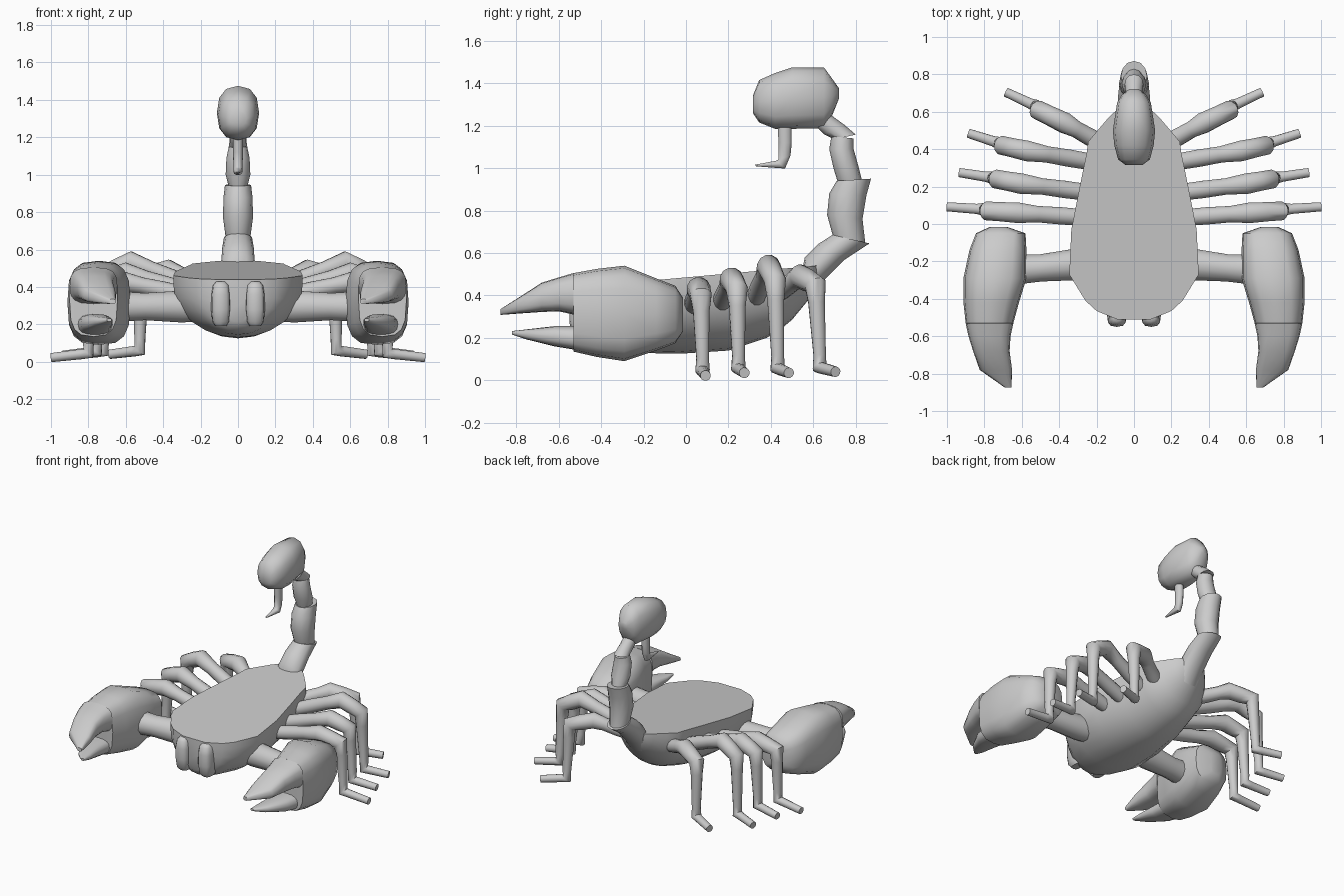
import bpy, bmesh, math
from mathutils import Vector

def spow(v, n):
    return math.copysign(abs(v) ** (2 / n), v)

def ring(a, b, x0, x1, n=2.0, sides=12):
    """Superellipse across x0..x1 and between the (y, z) points a and b."""
    out = []
    for i in range(sides):
        t = 2 * math.pi * i / sides
        u, v = spow(math.cos(t), n), spow(math.sin(t), n)
        w = (v + 1) / 2
        out.append(Vector(((x0 + x1) / 2 + u * (x1 - x0) / 2,
                           a[0] + (b[0] - a[0]) * w, a[1] + (b[1] - a[1]) * w)))
    return out

def loft(name, rings, mirror=False, angle=45):
    bm = bmesh.new()
    loops = [[bm.verts.new(p) for p in r] for r in rings]
    k = len(loops[0])
    for r, s in zip(loops, loops[1:]):
        for i in range(k):
            bm.faces.new((r[i], r[(i + 1) % k], s[(i + 1) % k], s[i]))
    bm.faces.new(loops[0])
    bm.faces.new(loops[-1])
    bmesh.ops.recalc_face_normals(bm, faces=bm.faces)
    me = bpy.data.meshes.new(name)
    bm.to_mesh(me)
    bm.free()
    ob = bpy.data.objects.new(name, me)
    bpy.context.collection.objects.link(ob)
    bpy.ops.object.select_all(action='DESELECT')
    ob.select_set(True)
    bpy.context.view_layer.objects.active = ob
    bpy.ops.object.shade_smooth_by_angle(angle=math.radians(angle))
    if mirror:
        ob.modifiers.new("Mirror", 'MIRROR')
    return ob

def tube(name, pts, radii, sides=12, mirror=False):
    pts = [Vector(p) for p in pts]
    rings, prev, side = [], None, None
    for i, p in enumerate(pts):
        d0 = (p - pts[i - 1]).normalized() if i else None
        d1 = (pts[i + 1] - p).normalized() if i < len(pts) - 1 else None
        t = ((d0 or d1) + (d1 or d0)).normalized()
        if prev is None:
            side = t.orthogonal().normalized()
        else:
            side = prev.rotation_difference(t) @ side
        other, prev = t.cross(side), t
        rings.append([p + radii[i] * (side * math.cos(2 * math.pi * j / sides)
                                      + other * math.sin(2 * math.pi * j / sides))
                      for j in range(sides)])
    return loft(name, rings, mirror, 60)

# Body: boat-shaped hull with a flat, slightly rising top
hull = [(-.51, .09, .21), (-.465, .2, .165), (-.41, .26, .145), (-.27, .346, .13),
        (-.03, .335, .125), (.2, .29, .14), (.38, .253, .2), (.44, .245, .235),
        (.5, .195, .285), (.57, .135, .37), (.64, .06, .48)]
body = []
for y, hw, zb in hull:
    zt = .44 + (y + .5) * .09
    zr = zt - .15 * (zt - zb)
    body.append([Vector((hw, y, zt))]
                + [Vector((hw * math.cos(a), y, zr - (zr - zb) * math.sin(a)))
                   for a in (math.pi * i / 12 for i in range(13))]
                + [Vector((-hw, y, zt))])
loft("body", body)

# Mouth parts
loft("mouth_part", [ring((-.55 + d, z), (-.42, z), .092 - w, .092 + w, 3)
                    for z, w, d in ((.19, .03, .03), (.215, .046, .01), (.28, .052, 0),
                                    (.36, .05, 0), (.41, .043, .01), (.43, .025, .03))], True)

# Claw arms
tube("claw_arm", [(.18, -.21, .29), (.3, -.215, .295), (.5, -.235, .295), (.66, -.245, .295)],
     [.075, .088, .075, .085], 12, True)

# Claw palm and fingers: y, z low, z high, x low, x high
def claw_part(name, rows, n):
    loft(name, [ring((y, a), (y, b), x0, x1, n, 16) for y, a, b, x0, x1 in rows], True)

claw_part("claw", [(-.015, .23, .39, .68, .77), (-.05, .175, .445, .58, .845),
                   (-.14, .14, .48, .575, .88), (-.29, .09, .54, .575, .912),
                   (-.42, .11, .525, .615, .912), (-.53, .135, .505, .645, .9),
                   (-.531, .31, .505, .645, .9), (-.6, .325, .485, .66, .885),
                   (-.68, .322, .46, .665, .86), (-.78, .315, .395, .652, .825),
                   (-.875, .308, .335, .655, .69)], 3)
claw_part("claw_lower_finger", [(-.5, .14, .255, .67, .86), (-.62, .16, .255, .675, .84),
                                (-.75, .192, .24, .67, .77), (-.82, .215, .232, .675, .7)], 2.6)

# Walking legs: hip, knee, shin top, ankle, toe
legs = [((.2, .03, .34), (.62, .06, .43), (.785, .07, .4), (.8, .078, .045), (1, .092, .022)),
        ((.18, .16, .35), (.6, .215, .475), (.735, .24, .43), (.755, .247, .055), (.935, .275, .035)),
        ((.16, .32, .37), (.57, .39, .535), (.705, .42, .47), (.72, .432, .055), (.885, .485, .035)),
        ((.12, .4, .39), (.37, .54, .49), (.515, .61, .45), (.525, .63, .06), (.685, .705, .04))]
for i, (hip, knee, shin, ankle, toe) in enumerate(legs):
    hip, knee, shin, ankle, toe = map(Vector, (hip, knee, shin, ankle, toe))
    low = ankle + Vector((0, 0, .06))
    tube(f"leg_{i + 1}", [hip, hip.lerp(knee, .45), hip.lerp(knee, .75), knee, knee.lerp(shin, .55),
                          shin, shin.lerp(low, .25), low, ankle, ankle.lerp(toe, .2), toe],
         [.044, .048, .045, .057, .053, .052, .04, .03, .035, .028, .025], 12, True)

# Tail segments: front and back (y, z) points of each ring, half width
tail = [[((.54, .48), (.58, .38), .085), ((.56, .58), (.64, .46), .09),
         ((.62, .64), (.75, .57), .085), ((.69, .685), (.865, .645), .075)],
        [((.695, .67), (.845, .645), .065), ((.665, .78), (.832, .76), .08),
         ((.675, .88), (.85, .87), .078), ((.71, .94), (.872, .95), .07)],
        [((.715, .935), (.83, .94), .05), ((.695, 1.0), (.815, 1.0), .066),
         ((.675, 1.09), (.79, 1.09), .062), ((.685, 1.15), (.79, 1.14), .05)],
        [((.70, 1.135), (.8, 1.158), .05), ((.65, 1.16), (.745, 1.205), .045),
         ((.62, 1.19), (.69, 1.245), .045), ((.6, 1.23), (.66, 1.28), .04)]]
for i, rows in enumerate(tail):
    loft(f"tail_segment_{i + 1}", [ring(a, b, -w, w) for a, b, w in rows])

# Venom bulb
loft("tail_bulb", [ring((y, a), (y, b), -w, w, 2.4) for y, a, b, w in
                   ((.315, 1.26, 1.34, .045), (.345, 1.215, 1.415, .085), (.42, 1.185, 1.448, .105),
                    (.5, 1.185, 1.475, .113), (.65, 1.188, 1.475, .09),
                    (.69, 1.25, 1.42, .065), (.722, 1.33, 1.375, .025))], angle=60)

# Stinger
loft("stinger", [ring(a, b, -w, w, 2, 10) for a, b, w in
                 (((.43, 1.24), (.5, 1.24), .028), ((.434, 1.12), (.5, 1.12), .026),
                  ((.434, 1.04), (.494, 1.06), .025), ((.425, 1.036), (.468, .997), .025),
                  ((.325, 1.016), (.33, 1.008), .006))])
